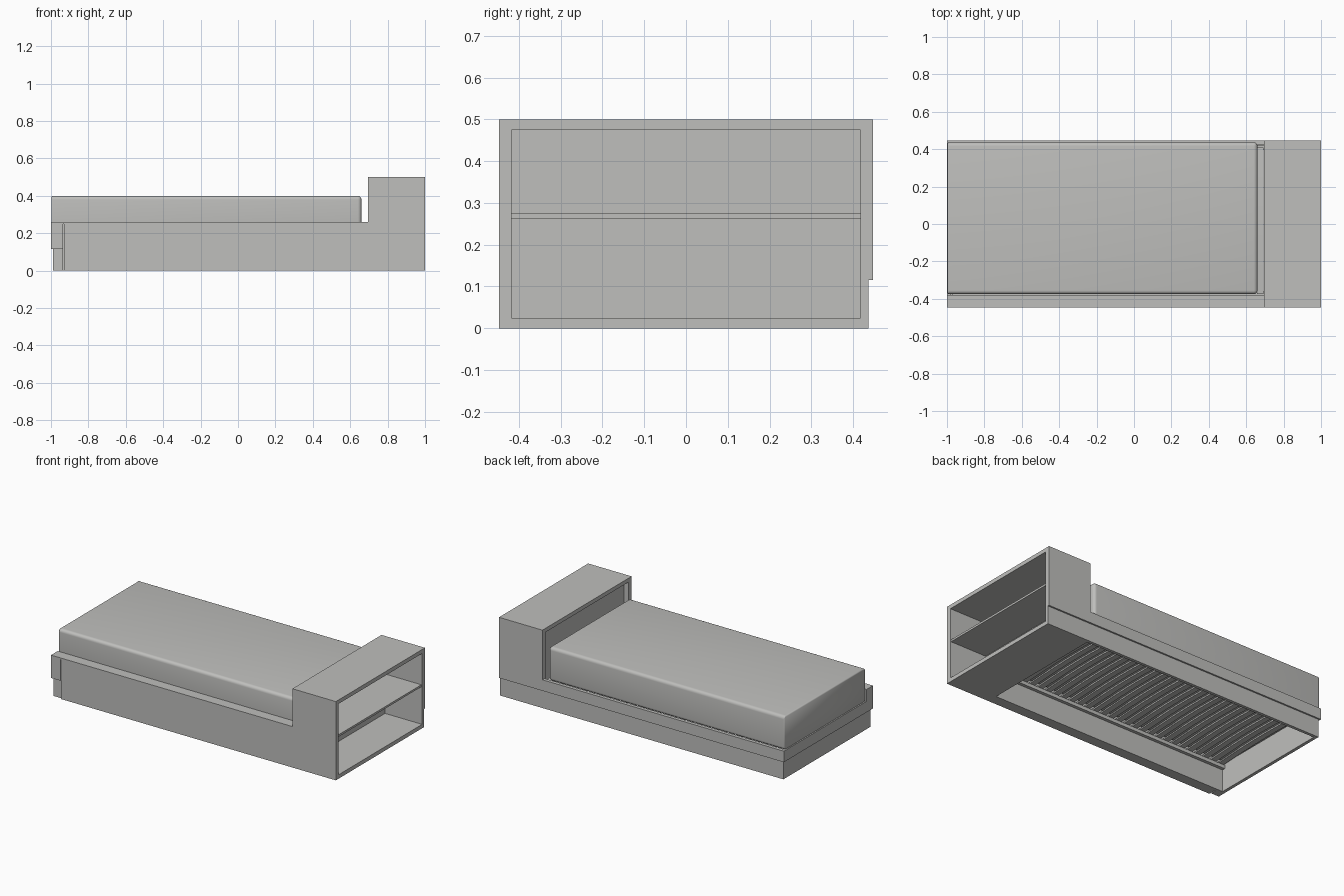
import bpy, bmesh, math

cube = bpy.data.objects.get("Cube")
if cube:
    bpy.data.objects.remove(cube, do_unlink=True)

# One plain finish for the whole bed
grey = bpy.data.materials.new("warm_grey")
grey.use_nodes = True
COLOUR = (0.52, 0.52, 0.505, 1)
grey.diffuse_color = COLOUR
grey.node_tree.nodes["Principled BSDF"].inputs["Base Color"].default_value = COLOUR


def add_object(name, bm):
    bmesh.ops.recalc_face_normals(bm, faces=bm.faces)
    mesh = bpy.data.meshes.new(name)
    bm.to_mesh(mesh)
    bm.free()
    mesh.materials.append(grey)
    obj = bpy.data.objects.new(name, mesh)
    bpy.context.collection.objects.link(obj)
    return obj


def board(name, x, y, z):
    """Box given by its (low, high) range on each axis."""
    bm = bmesh.new()
    bmesh.ops.create_cube(bm, size=1)
    for v in bm.verts:
        v.co = [r[0] if c < 0 else r[1] for c, r in zip(v.co, (x, y, z))]
    return add_object(name, bm)


HALF = 0.447      # half width
UNIT = 0.695      # where the storage headboard begins
STEP = 0.115      # top of the recessed plinth
RAIL = 0.185      # top of the low rails
INNER = 0.418     # inner face of the side boards

# Storage headboard, open at the outer end
unit_x = (UNIT, 1)
board("headboard_top", unit_x, (-HALF, HALF), (0.487, 0.5))
board("headboard_top_lining", unit_x, (-0.435, 0.435), (0.475, 0.487))
board("headboard_bottom", unit_x, (-INNER, INNER), (0, 0.025))
board("headboard_front_side", unit_x, (-HALF, -INNER), (0, 0.487))
board("headboard_back_side", unit_x, (INNER, HALF), (STEP, 0.487))
board("headboard_back_plinth", unit_x, (INNER, 0.437), (0, STEP))
board("headboard_panel", (0.728, 0.74), (-INNER, INNER), (0.025, 0.475))
board("headboard_shelf", (0.74, 0.995), (-INNER, INNER), (0.262, 0.275))

# Low rails and recessed plinth at the back and foot
board("back_plinth", (-0.99, UNIT), (INNER, 0.437), (0, RAIL - 0.01))
board("back_rail", (-1, UNIT), (0.425, HALF), (STEP, RAIL))
board("foot_plinth", (-0.99, -0.97), (-0.437, 0.437), (0, RAIL - 0.01))
board("foot_rail", (-1, -0.98), (-HALF, HALF), (STEP, RAIL))

# Raised front beam with its panel, end post and ledge
board("front_panel", (-0.93, UNIT), (-HALF, -0.395), (0, 0.25))
board("front_inner_board", (-0.985, UNIT), (-0.395, -0.38), (0, 0.26))
board("front_post", (-0.99, -0.935), (-0.437, -0.395), (0, 0.25))
board("front_post_cap", (-1, -0.935), (-HALF, -0.38), (STEP, 0.25))
board("front_ledge", (-1, UNIT), (-HALF, -0.38), (0.25, 0.26))

# Slat bearers
board("front_bearer", (-0.97, UNIT), (-0.38, -0.36), (0.14, 0.162))
board("back_bearer", (-0.97, UNIT), (0.398, INNER), (0.14, 0.162))

# Sprung slats, bowed upwards along their length
SLATS, STEPS = 29, 10
bm = bmesh.new()
for i in range(SLATS):
    x = -0.945 + i * 1.62 / (SLATS - 1)
    rings = []
    for j in range(STEPS + 1):
        t = j / STEPS
        y = -0.375 + t * 0.785
        z = 0.162 + 0.014 * math.sin(math.pi * t)
        rings.append([bm.verts.new((x + dx, y, z + dz)) for dx, dz in
                      ((-0.018, 0), (0.018, 0), (0.018, 0.009), (-0.018, 0.009))])
    for a, b in zip(rings, rings[1:]):
        for k in range(4):
            n = (k + 1) % 4
            bm.faces.new((a[k], a[n], b[n], b[k]))
    bm.faces.new(rings[0])
    bm.faces.new(rings[-1])
add_object("slats", bm)

# Mattress with softened edges, crisper at the foot
mattress = board("mattress", (-0.997, 0.66), (-0.375, 0.437), (RAIL, 0.4))
mesh = mattress.data
weights = mesh.attributes.new("bevel_weight_edge", 'FLOAT', 'EDGE')
for edge in mesh.edges:
    at_foot = all(mesh.vertices[v].co.x < 0 for v in edge.vertices)
    weights.data[edge.index].value = 0.4 if at_foot else 1
bevel = mattress.modifiers.new("soft_edges", 'BEVEL')
bevel.limit_method = 'WEIGHT'
bevel.width = 0.02
bevel.segments = 5
bpy.ops.object.select_all(action='DESELECT')
mattress.select_set(True)
bpy.context.view_layer.objects.active = mattress
bpy.ops.object.modifier_apply(modifier=bevel.name)
bpy.ops.object.shade_smooth_by_angle(angle=math.radians(40))
